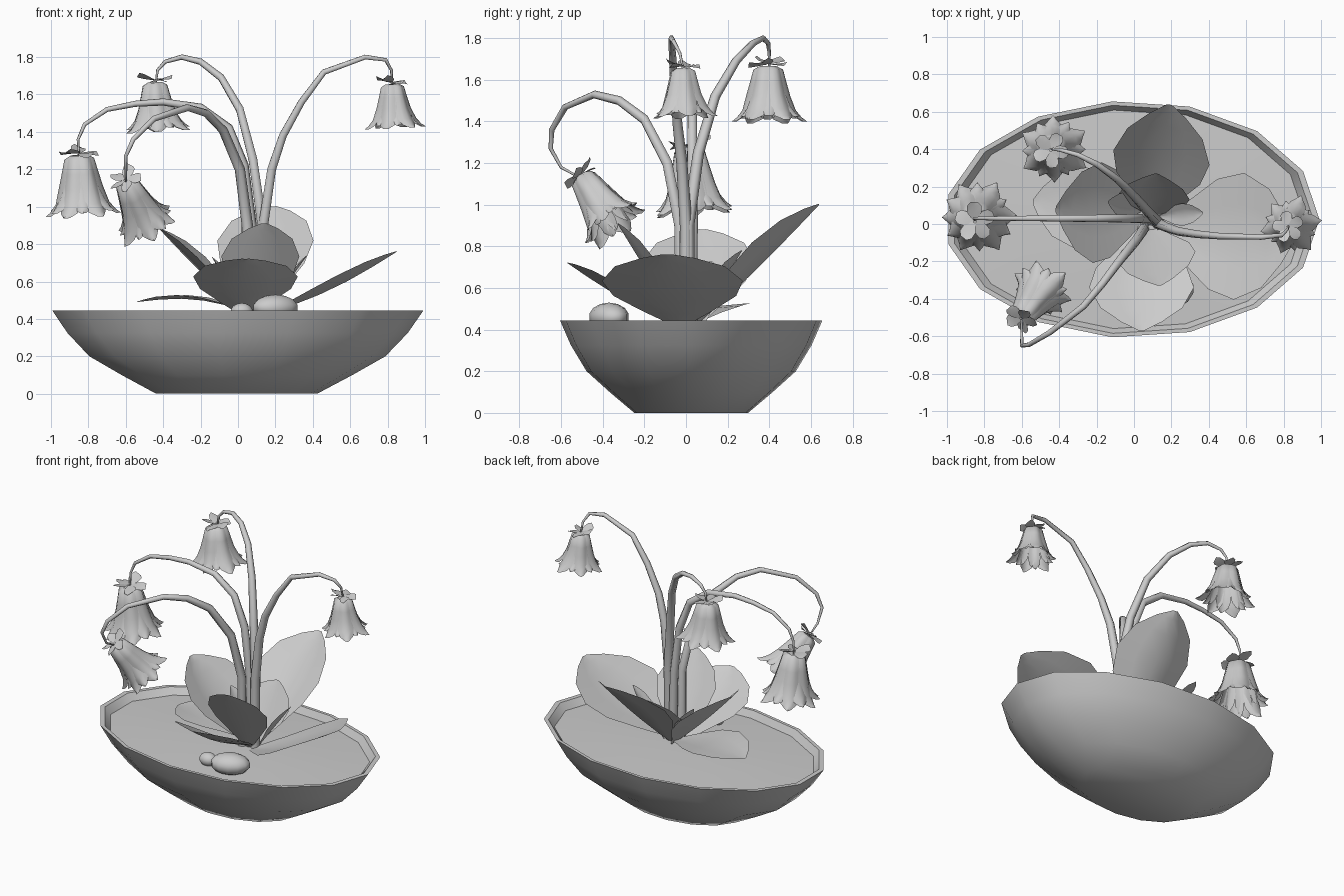
import bpy, bmesh, math, random
from mathutils import Vector

if "Cube" in bpy.data.objects:
    bpy.data.objects.remove(bpy.data.objects["Cube"])

random.seed(4)


def make_object(name, verts, faces, angle=50):
    me = bpy.data.meshes.new(name)
    me.from_pydata(verts, [], faces)
    bm = bmesh.new()
    bm.from_mesh(me)
    bmesh.ops.remove_doubles(bm, verts=bm.verts, dist=1e-5)
    bm.to_mesh(me)
    bm.free()
    ob = bpy.data.objects.new(name, me)
    bpy.context.collection.objects.link(ob)
    for o in bpy.context.selected_objects:
        o.select_set(False)
    ob.select_set(True)
    bpy.context.view_layer.objects.active = ob
    bpy.ops.object.shade_smooth_by_angle(angle=math.radians(angle))
    return ob


def grid_faces(rows, cols, start=0, wrap=False):
    faces = []
    for i in range(rows - 1):
        for j in range(cols if wrap else cols - 1):
            k = (j + 1) % cols
            faces.append([start + i * cols + j, start + i * cols + k,
                          start + (i + 1) * cols + k, start + (i + 1) * cols + j])
    return faces


def elliptic_lathe(name, profile, n=15, ratio=0.632, x0=-0.012, y0=0.025):
    verts = [(r * math.cos(2 * math.pi * j / n) + x0,
              r * ratio * math.sin(2 * math.pi * j / n) + y0, z)
             for r, z in profile for j in range(n)]
    faces = grid_faces(len(profile), n, wrap=True)
    faces.append(list(range(n))[::-1])
    last = (len(profile) - 1) * n
    faces.append([last + j for j in range(n)])
    return make_object(name, verts, faces, 40)


# Oval bowl with a sloping inner rim, closed by the soil surface
elliptic_lathe("bowl", [(0.435, 0), (0.62, 0.098), (0.80, 0.2), (0.92, 0.325),
                        (1.003, 0.445), (0.97, 0.445), (0.92, 0.39)])
elliptic_lathe("soil", [(0.90, 0.385), (0.93, 0.4), (0.6, 0.41), (0.15, 0.42)])


# Tapered arching stems
def stem(name, pts):
    cu = bpy.data.curves.new(name, 'CURVE')
    cu.dimensions = '3D'
    cu.bevel_depth = 1.0
    cu.bevel_resolution = 1
    cu.use_fill_caps = True
    sp = cu.splines.new('POLY')
    sp.points.add(len(pts) - 1)
    for i, (p, co) in enumerate(zip(sp.points, pts)):
        p.co = (*co, 1)
        p.radius = 0.033 - 0.028 * i / (len(pts) - 1)
    ob = bpy.data.objects.new(name, cu)
    bpy.context.collection.objects.link(ob)


stem("stem_right", [(.13, 0, .4), (.135, 0, .9), (.18, -.02, 1.2), (.24, -.04, 1.38),
                    (.34, -.055, 1.56), (.46, -.065, 1.72), (.68, -.07, 1.8),
                    (.79, -.06, 1.785), (.82, -.03, 1.73), (.825, -.015, 1.66)])
stem("stem_back", [(.12, .01, .4), (.13, .01, .9), (.08, .06, 1.25), (.01, .14, 1.52),
                   (-.09, .24, 1.69), (-.2, .32, 1.775), (-.3, .37, 1.8),
                   (-.39, .395, 1.775), (-.43, .4, 1.73), (-.44, .4, 1.66)])
stem("stem_left", [(.09, .02, .4), (.07, .03, .9), (.03, .03, 1.22), (-.05, .03, 1.42),
                   (-.2, .03, 1.53), (-.4, .03, 1.56), (-.55, .03, 1.55),
                   (-.7, .03, 1.52), (-.82, .03, 1.44), (-.855, .03, 1.36), (-.85, .02, 1.26)])
stem("stem_front", [(.05, -.02, .4), (.05, -.03, .9), (.01, -.09, 1.2), (-.08, -.2, 1.41),
                    (-.17, -.32, 1.5), (-.27, -.44, 1.53), (-.45, -.58, 1.47),
                    (-.56, -.645, 1.36), (-.6, -.65, 1.27), (-.6, -.6, 1.18), (-.6, -.51, 1.13)])


# Hanging bell flowers: two rings of curled petals and a ring of sepals
BELL = [(0.0, .25), (.06, .42), (.3, .52), (.55, .63), (.8, .78), (.93, .95), (1.0, 1.1)]
WIDTH = [1.0, 1.0, 1.0, 1.0, .92, .62, .2]


def bell(name, top, direction, height, radius, turn):
    q = Vector(direction).to_track_quat('Z', 'Y')
    top = Vector(top)
    verts, faces = [], []
    cols = 5
    for layer, (n, scale, length) in enumerate([(6, .88, .93), (6, 1.0, 1.0)]):
        for k in range(n):
            a0 = turn + (k + .5 * layer) * 2 * math.pi / n
            flare = random.uniform(.92, 1.08)
            start = len(verts)
            for (t, r), w in zip(BELL, WIDTH):
                for j in range(cols):
                    u = j / (cols - 1) * 2 - 1
                    a = a0 + u * w * .54
                    rr = r * radius * scale * (flare if t > .7 else 1) * (1 - .12 * abs(u))
                    z = t * length * height
                    verts.append(top + q @ Vector((rr * math.cos(a), rr * math.sin(a), z)))
            faces += grid_faces(len(BELL), cols, start)
    # closed crown under the sepals
    start = len(verts)
    for j in range(8):
        a = j * math.pi / 4
        verts.append(top + q @ Vector((.27 * radius * math.cos(a), .27 * radius * math.sin(a), .005)))
    faces.append([start + j for j in range(8)])
    make_object(name, verts, faces)
    verts, faces = [], []
    for k in range(5):
        a = turn + k * 2 * math.pi / 5
        c, s = math.cos(a), math.sin(a)
        tilt = random.uniform(-.1, .4)
        start = len(verts)
        for d, w in [(.04, .06), (.25, .2), (.45, .2), (.56, .1)]:
            for side in (-1, 0, 1):
                x, y = d * radius, side * w * radius
                verts.append(top + q @ Vector((x * c - y * s, x * s + y * c,
                                               -.01 - tilt * x + .02 * side * d)))
        faces += grid_faces(4, 3, start)
    make_object(name + "_sepals", verts, faces)


bell("bell_right", (.825, -.015, 1.655), (.05, .02, -1), .235, .148, .2)
bell("bell_back", (-.445, .395, 1.665), (.06, .0, -1), .265, .17, .5)
bell("bell_left", (-.85, .015, 1.275), (.06, .08, -1), .32, .19, .9)
bell("bell_front", (-.6, -.5, 1.135), (.12, .17, -.25), .31, .16, .3)


# Broad folded leaves around the stem base
LEAF = [(0, .12), (.2, .5), (.4, .87), (.6, 1.0), (.8, .78), (.93, .38), (1, .06)]


def leaf(name, base, tip, half, cup=.05, arch=.03):
    base, tip = Vector(base), Vector(tip)
    d = (tip - base).normalized()
    side = d.cross(Vector((0, 0, 1))).normalized()
    up = side.cross(d).normalized()
    verts = []
    for t, w in LEAF:
        c = base.lerp(tip, t) + up * arch * math.sin(math.pi * t)
        for u in (-1, -.5, 0, .5, 1):
            verts.append(c + side * (u * half * w) + up * (cup * abs(u) * w))
    make_object(name, verts, grid_faces(len(LEAF), 5))


leaf("leaf_back", (.1, .05, .42), (.19, .64, 1.0), .26, .08, -.01)
leaf("leaf_left", (.05, .04, .42), (-.42, .08, .88), .27, .06, -.01)
leaf("leaf_front", (.04, -.03, .42), (.04, -.57, .72), .28, .05, -.02)
leaf("leaf_right", (.14, -.03, .42), (.85, -.09, .76), .34, .04, -.03)
leaf("leaf_low_left", (.05, .05, .44), (-.54, .12, .49), .22, .02, .04)
leaf("leaf_inner_front", (.1, -.03, .42), (.14, -.33, .91), .21, .04, 0)
leaf("leaf_inner_back", (.1, .05, .42), (.12, .27, .78), .19, .04, 0)
leaf("leaf_inner_left", (.05, .08, .42), (-.14, .12, .73), .07, .02, 0)
leaf("leaf_inner_right", (.14, .04, .42), (.37, .06, .74), .06, .02, 0)


# Pebbles resting on the soil
def pebble(name, loc, size, rot):
    bpy.ops.mesh.primitive_uv_sphere_add(segments=12, ring_count=7, radius=1,
                                         location=loc, rotation=(0, 0, rot))
    ob = bpy.context.object
    ob.name = name
    ob.scale = size
    bpy.ops.object.shade_smooth()


pebble("pebble_large", (.2, -.37, .46), (.13, .09, .07), .4)
pebble("pebble_small", (.02, -.36, .44), (.06, .05, .045), 0)
